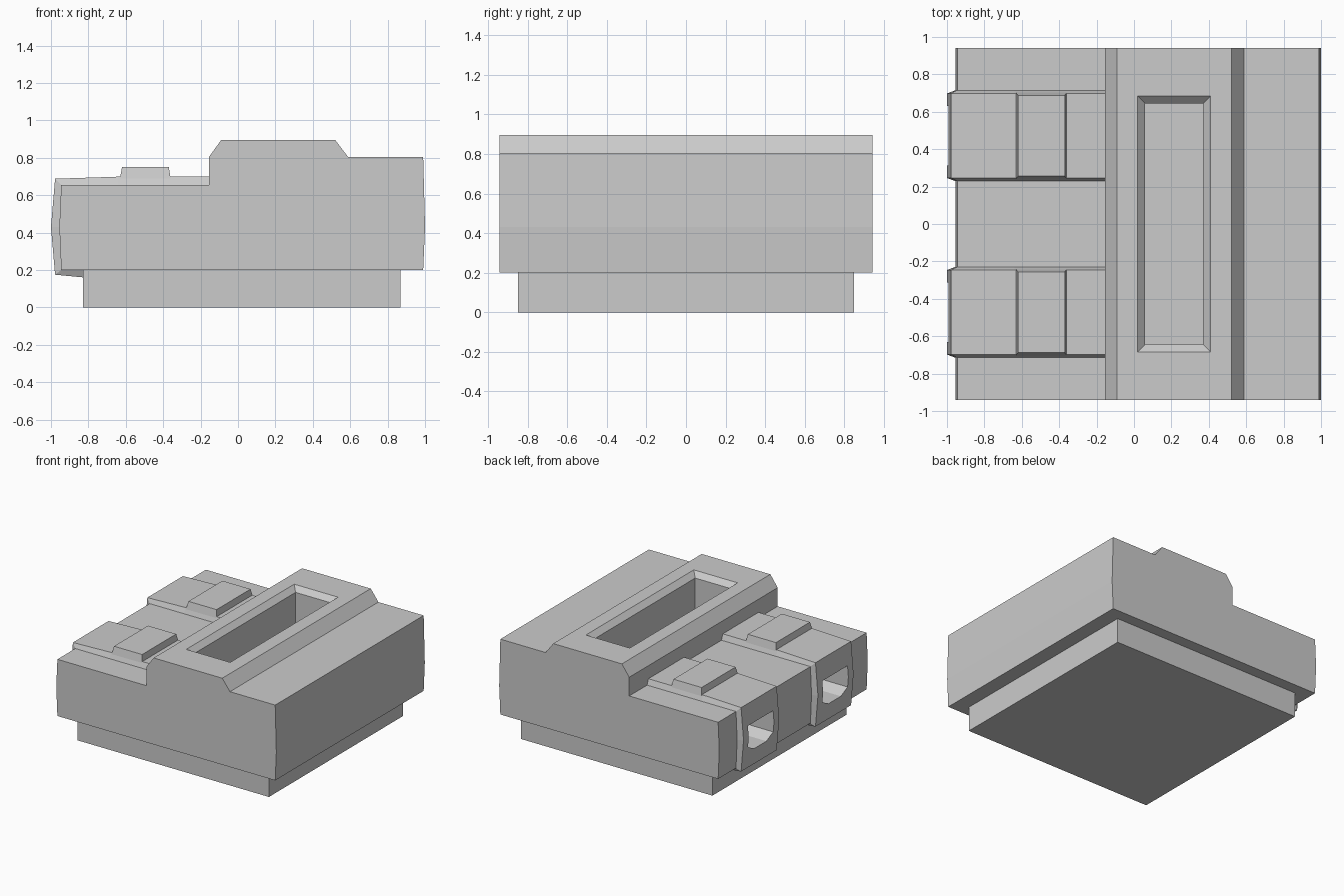
import bpy, bmesh

if "Cube" in bpy.data.objects:
    bpy.data.objects.remove(bpy.data.objects["Cube"])


def loft(name, loops):
    """Solid skinned through closed loops with equal point counts."""
    bm = bmesh.new()
    rings = [[bm.verts.new(p) for p in loop] for loop in loops]
    n = len(rings[0])
    for a, b in zip(rings, rings[1:]):
        for i in range(n):
            j = (i + 1) % n
            bm.faces.new((a[i], a[j], b[j], b[i]))
    bm.faces.new(rings[0])
    bm.faces.new(rings[-1])
    bmesh.ops.recalc_face_normals(bm, faces=bm.faces)
    mesh = bpy.data.meshes.new(name)
    bm.to_mesh(mesh)
    bm.free()
    obj = bpy.data.objects.new(name, mesh)
    bpy.context.collection.objects.link(obj)
    return obj


def along_y(profile, y):
    return [(x, y, z) for x, z in profile]


def rect(x0, x1, y0, y1, z):
    return [(x0, y0, z), (x1, y0, z), (x1, y1, z), (x0, y1, z)]


def cut(obj, cutter):
    """Subtract the cutter, apply, then delete the cutter."""
    cutter.hide_render = True
    mod = obj.modifiers.new("cut", 'BOOLEAN')
    mod.operation = 'DIFFERENCE'
    mod.solver = 'EXACT'
    mod.object = cutter
    bpy.context.view_layer.objects.active = obj
    bpy.ops.object.modifier_apply(modifier=mod.name)
    bpy.data.objects.remove(cutter)


def port_cutter(yc, grow, depth_x):
    # Flat-topped opening with clipped lower corners
    shape = [(-.16, .52), (-.16, .35), (-.08, .305), (.08, .305), (.16, .35), (.16, .52)]
    k = 1 + grow
    return loft("port_cutter", [[(x, yc + y * k, .42 + (z - .42) * k) for y, z in shape]
                                for x in (-1.1, depth_x)])


# Inset plinth
loft("base", [rect(-.83, .87, -.85, .85, z) for z in (0, .22)])

# Main body: stepped side profile run across the full width
body_profile = [(-.945, .2), (-.955, .43), (-.945, .655), (-.155, .655), (-.155, .805),
                (-.09, .895), (.52, .895), (.588, .805), (.99, .805), (1, .43), (.99, .2)]
body = loft("body", [along_y(body_profile, y) for y in (-.942, .942)])

# Deep slot with chamfered mouth
slot = [(.355, 0), (.855, 0), (.935, .08)]
cut(body, loft("slot_cutter", [rect(.06 - d, .37 + d, -.645 - d, .645 + d, z) for z, d in slot]))

# Two port housings wrapping over the edge of the body, each with a raised cap
rim = [(-.8, .2), (-.945, .2), (-.955, .43), (-.945, .655), (-.64, .655), (-.15, .655)]
crown = [(-.8, .158), (-.978, .175), (-1, .43), (-.978, .688), (-.64, .699), (-.15, .70)]
for label, yc in (("front", -.472), ("back", .472)):
    housing = loft(label + "_port_housing",
                   [along_y(p, yc + d) for p, d in
                    ((rim, -.243), (crown, -.226), (crown, .226), (rim, .243))])
    cut(housing, port_cutter(yc, 0, -.75))
    cut(body, port_cutter(yc, .05, -.74))
    loft(label + "_port_cap", [rect(-.64, -.353, yc - .24, yc + .24, .645),
                               rect(-.62, -.37, yc - .216, yc + .216, .75)])
